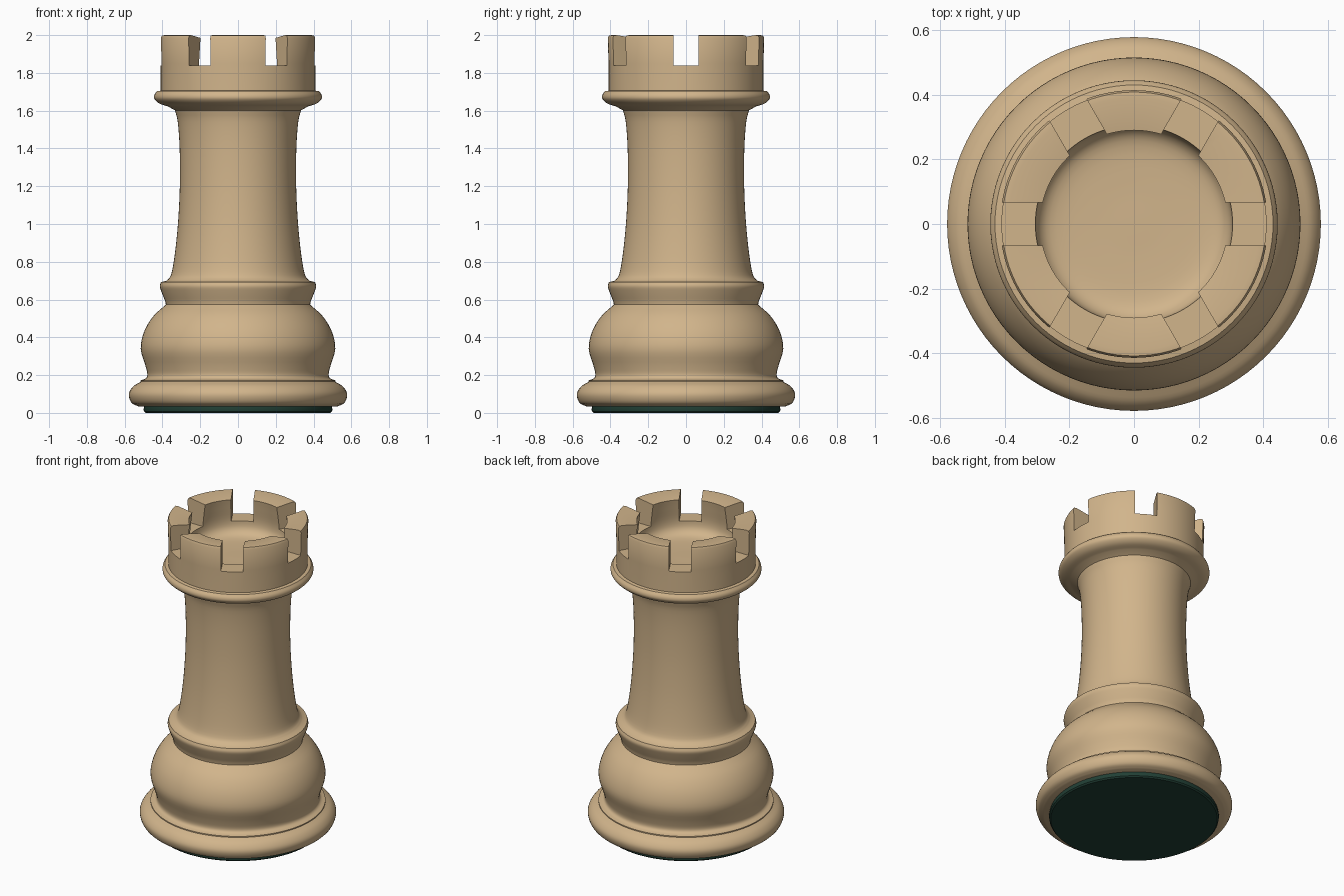
import bpy, bmesh
from math import cos, sin, tau, radians
from mathutils import Matrix, Vector

if "Cube" in bpy.data.objects:
    bpy.data.objects.remove(bpy.data.objects["Cube"])

SEG = 96

def material(name, rgb):
    m = bpy.data.materials.new(name)
    m.diffuse_color = (*rgb, 1)
    m.use_nodes = True
    m.node_tree.nodes["Principled BSDF"].inputs["Base Color"].default_value = m.diffuse_color
    return m

def smooth(points, steps=4):
    """Catmull-Rom curve through (radius, z) points."""
    p = [Vector(q) for q in points]
    p = [2 * p[0] - p[1]] + p + [2 * p[-1] - p[-2]]
    out = []
    for a, b, c, d in zip(p, p[1:], p[2:], p[3:]):
        for i in range(steps):
            t = i / steps
            out.append(0.5 * (2 * b + (c - a) * t + (2 * a - 5 * b + 4 * c - d) * t * t
                              + (3 * b - a - 3 * c + d) * t ** 3))
    return [tuple(v) for v in out] + [tuple(points[-1])]

def make_object(name, bm, mat=None):
    bmesh.ops.recalc_face_normals(bm, faces=bm.faces)
    me = bpy.data.meshes.new(name)
    bm.to_mesh(me)
    bm.free()
    ob = bpy.data.objects.new(name, me)
    bpy.context.collection.objects.link(ob)
    if mat:
        me.materials.append(mat)
    return ob

def lathe(name, profile, mat):
    """Closed solid: rings from the profile, capped by a pole at each end."""
    bm = bmesh.new()
    rings = [[bm.verts.new((r * cos(tau * i / SEG), r * sin(tau * i / SEG), z))
              for i in range(SEG)] for r, z in profile]
    for lo, hi in zip(rings, rings[1:]):
        for i in range(SEG):
            j = (i + 1) % SEG
            bm.faces.new((lo[i], lo[j], hi[j], hi[i]))
    for ring, z in ((rings[0], profile[0][1]), (rings[-1], profile[-1][1])):
        pole = bm.verts.new((0, 0, z))
        for i in range(SEG):
            bm.faces.new((ring[i], ring[(i + 1) % SEG], pole))
    return make_object(name, bm, mat)

def shade(ob):
    bpy.ops.object.select_all(action='DESELECT')
    bpy.context.view_layer.objects.active = ob
    ob.select_set(True)
    bpy.ops.object.shade_smooth_by_angle(angle=radians(35))

wood = material("pale_wood", (0.64, 0.46, 0.26))
green = material("green_felt", (0.015, 0.05, 0.035))

# turned body: foot, belly, collar, column, rim, crown wall, hollow top
foot = smooth([(0.53, 0.035), (0.565, 0.055), (0.578, 0.10), (0.555, 0.14), (0.515, 0.165)])
belly = smooth([(0.515, 0.172), (0.488, 0.183), (0.48, 0.205), (0.49, 0.25), (0.515, 0.34),
                (0.497, 0.43), (0.45, 0.51), (0.382, 0.573)])
collar = smooth([(0.385, 0.59), (0.405, 0.64), (0.414, 0.67), (0.408, 0.692)])
column = smooth([(0.38, 0.699), (0.355, 0.73), (0.336, 0.83), (0.318, 1.0), (0.308, 1.2),
                 (0.309, 1.4), (0.319, 1.54), (0.334, 1.602)])
rim = smooth([(0.37, 1.622), (0.415, 1.637), (0.441, 1.66), (0.443, 1.682), (0.43, 1.703)])
crown = [(0.41, 1.706), (0.41, 1.85), (0.414, 1.985), (0.408, 1.998), (0.39, 2.0)]
hollow = smooth([(0.29, 1.985), (0.297, 1.93), (0.305, 1.84), (0.29, 1.785),
                 (0.24, 1.757), (0.12, 1.75), (0.02, 1.75)])
body = lathe("turned_body", foot + belly + collar + column + rim + crown + hollow, wood)

# six battlement notches
bm = bmesh.new()
for k in range(6):
    m = (Matrix.Rotation(tau * k / 6, 4, 'Z') @ Matrix.Translation((0.37, 0, 1.99))
         @ Matrix.Diagonal((0.3, 0.132, 0.3, 1)))
    bmesh.ops.create_cube(bm, size=1, matrix=m)
cutter = make_object("notch_cutter", bm)
cutter.hide_render = True
mod = body.modifiers.new("notches", 'BOOLEAN')
mod.operation, mod.solver, mod.object = 'DIFFERENCE', 'EXACT', cutter
bpy.context.view_layer.objects.active = body
bpy.ops.object.modifier_apply(modifier=mod.name)
bpy.data.objects.remove(cutter)
shade(body)

# felt pad underneath
felt = lathe("felt_pad", [(0.49, 0), (0.498, 0.008), (0.5, 0.02), (0.495, 0.04)], green)
shade(felt)
